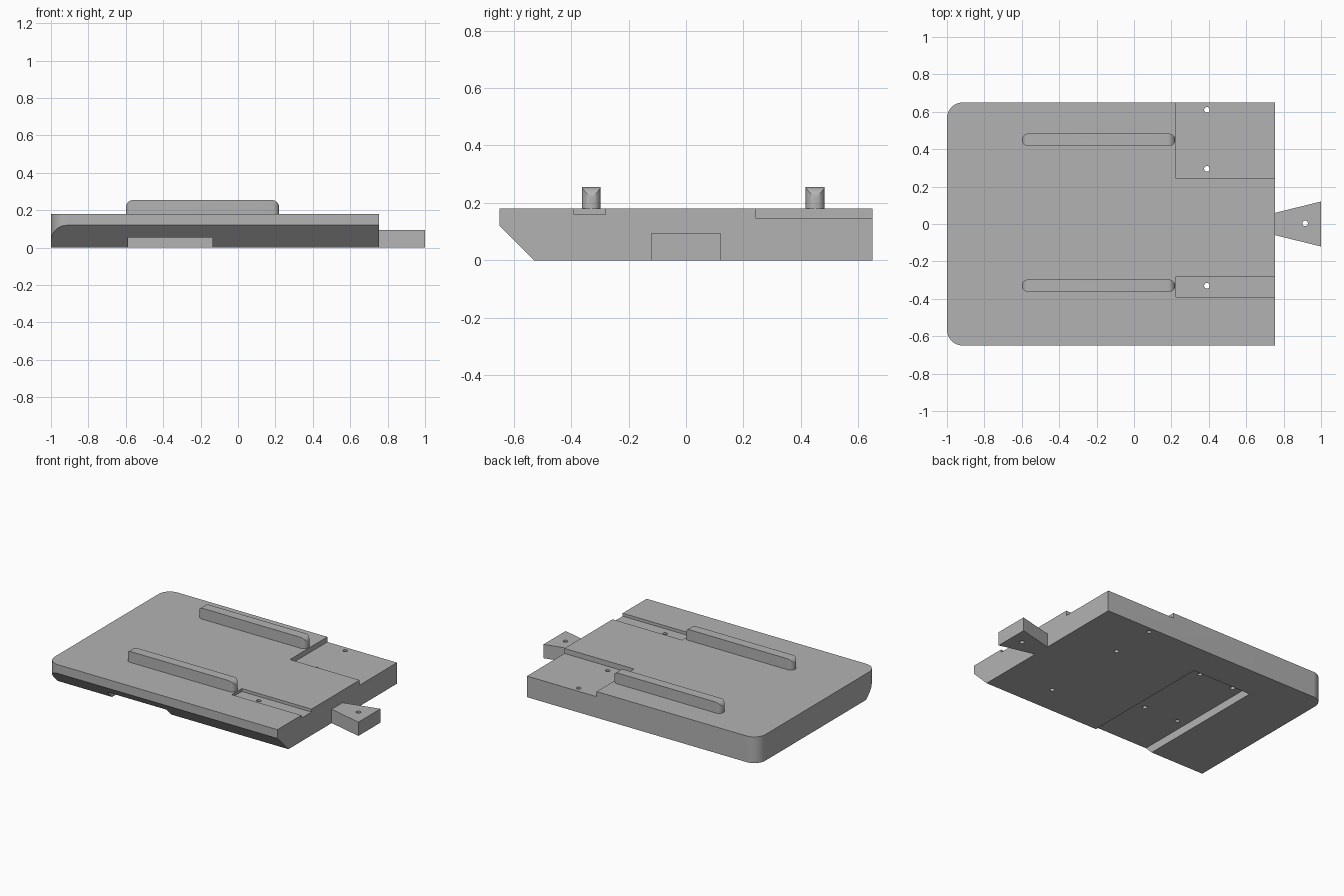
import bpy, bmesh
from math import cos, sin, pi, radians
from mathutils import Matrix

cube = bpy.data.objects.get("Cube")
if cube:
    bpy.data.objects.remove(cube, do_unlink=True)

grey = bpy.data.materials.new("light grey")
grey.use_nodes = True
colour = (0.45, 0.45, 0.45, 1)
grey.diffuse_color = colour
grey.node_tree.nodes["Principled BSDF"].inputs["Base Color"].default_value = colour

# Maps a profile drawn in (u, v) and extruded along w to model space
PLANES = {"xy": lambda u, v, w: (u, v, w),
          "xz": lambda u, v, w: (u, w, v),
          "yz": lambda u, v, w: (w, u, v)}


def prism(name, profile, low, high, plane="xy"):
    bm = bmesh.new()
    place = PLANES[plane]
    face = bm.faces.new([bm.verts.new(place(u, v, low)) for u, v in profile])
    new = bmesh.ops.extrude_face_region(bm, geom=[face])["geom"]
    step = place(0, 0, high - low)
    bmesh.ops.translate(bm, vec=step, verts=[g for g in new if isinstance(g, bmesh.types.BMVert)])
    bmesh.ops.recalc_face_normals(bm, faces=bm.faces)
    mesh = bpy.data.meshes.new(name)
    bm.to_mesh(mesh)
    bm.free()
    mesh.materials.append(grey)
    obj = bpy.data.objects.new(name, mesh)
    bpy.context.collection.objects.link(obj)
    return obj


def rect(x0, x1, y0, y1):
    return [(x0, y0), (x1, y0), (x1, y1), (x0, y1)]


def arc(cx, cy, r, start, end, steps=12):
    angles = [radians(start + (end - start) * i / steps) for i in range(steps + 1)]
    return [(cx + r * cos(a), cy + r * sin(a)) for a in angles]


def boolean(obj, cutter, operation="DIFFERENCE"):
    mod = obj.modifiers.new("cut", "BOOLEAN")
    mod.operation, mod.solver, mod.object = operation, "EXACT", cutter
    bpy.context.view_layer.objects.active = obj
    bpy.ops.object.modifier_apply(modifier=mod.name)
    bpy.data.objects.remove(cutter, do_unlink=True)


def drill(obj, x, y, low, high, r=0.015):
    boolean(obj, prism("drill", arc(x, y, r, 0, 345, 23), low, high))


def smooth(obj):
    bpy.ops.object.select_all(action="DESELECT")
    obj.select_set(True)
    bpy.context.view_layer.objects.active = obj
    bpy.ops.object.shade_smooth_by_angle(angle=radians(30))


# Base plate with two rounded corners
R = 0.085
END, SIDE, TOP = 0.755, 0.65, 0.18
outline = ([(END, -SIDE), (END, SIDE)]
           + arc(-1 + R, SIDE - R, R, 90, 180)
           + arc(-1 + R, -SIDE + R, R, 180, 270))
plate = prism("base_plate", outline, 0, TOP)

# Sloped underside along the front edge
boolean(plate, prism("slope_cutter", [(-0.53, 0), (-0.75, 0.22), (-0.75, -0.1), (-0.43, -0.1)],
                     -1.2, 1.2, "yz"))

# Stepped recesses in the top and the slot underneath
boolean(plate, prism("wide_recess", rect(0.225, 0.9, 0.243, 0.8), 0.145, 0.3))
boolean(plate, prism("narrow_recess", rect(0.225, 0.9, -0.39, -0.28), 0.16, 0.3))
boolean(plate, prism("under_slot", rect(-0.588, -0.135, -0.8, 0.42), -0.1, 0.055))

# Through holes, then blind holes in the slot
for y in (0.61, 0.295, -0.33):
    drill(plate, 0.39, y, -0.1, 0.3)
for x in (-0.52, -0.255):
    for y in (0.335, -0.2):
        drill(plate, x, y, 0.03, 0.13)
smooth(plate)

# Guide rails: rounded ends in plan, rounded top corners in elevation
X0, X1, HALF, CREST, FILLET = -0.6, 0.22, 0.033, 0.255, 0.04
for name, y in (("back_rail", 0.45), ("front_rail", -0.33)):
    plan = (arc(X1 - HALF, y, HALF, -90, 90, 16)
            + arc(X0 + HALF, y, HALF, 90, 270, 16))
    rail = prism(name, plan, TOP - 0.005, CREST)
    side = ([(X0, 0), (X1, 0)]
            + arc(X1 - FILLET, CREST - FILLET, FILLET, 0, 90, 8)
            + arc(X0 + FILLET, CREST - FILLET, FILLET, 90, 180, 8))
    boolean(rail, prism("rail_profile", side, y - 0.1, y + 0.1, "xz"), "INTERSECT")
    smooth(rail)

# Flared end tongue with its hole
tongue = prism("end_tongue", [(END, -0.06), (1, -0.12), (1, 0.12), (END, 0.06)], 0, 0.095)
drill(tongue, 0.915, 0.003, -0.1, 0.3)
smooth(tongue)
